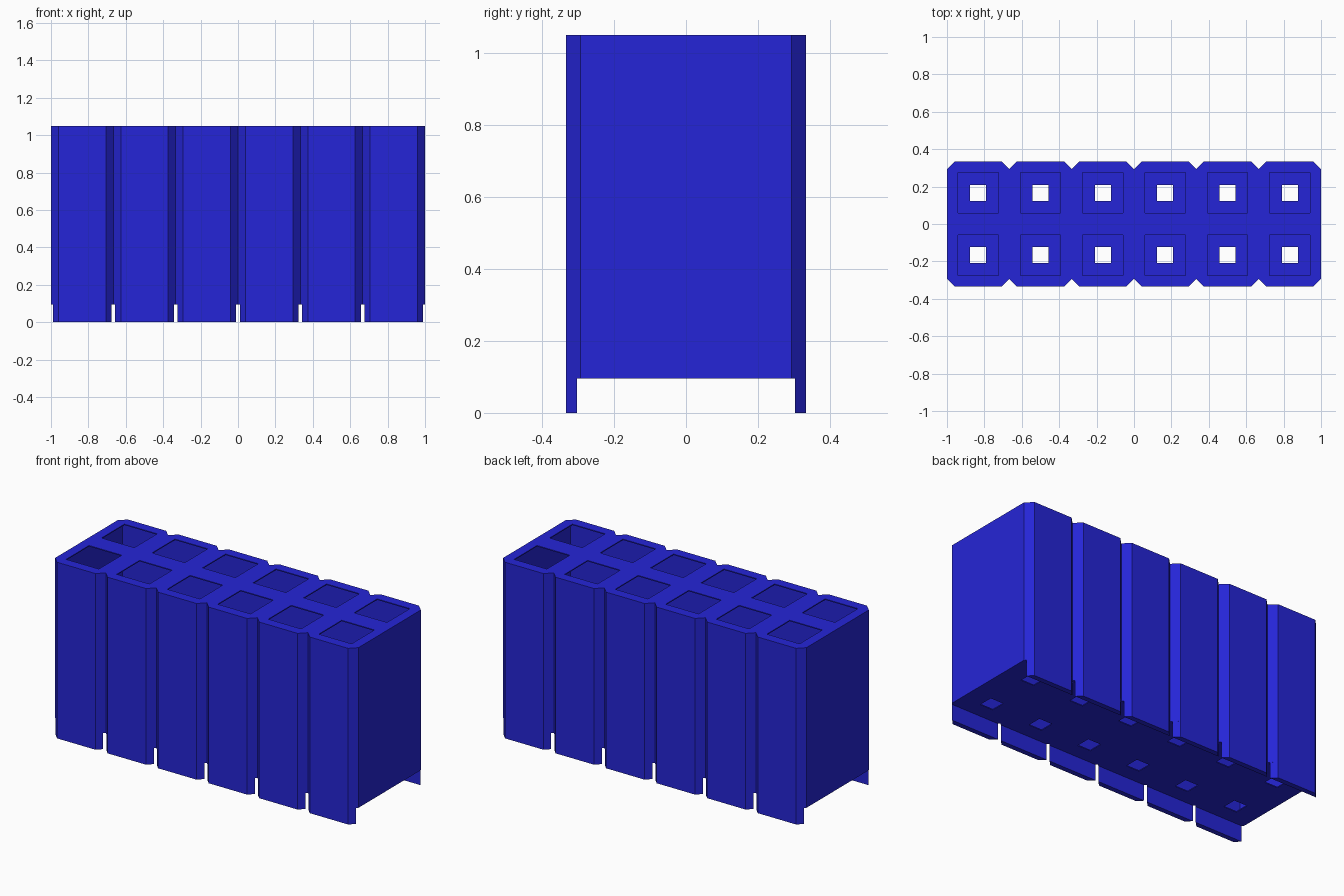
import bpy, bmesh

cube = bpy.data.objects.get("Cube")
if cube:
    bpy.data.objects.remove(cube, do_unlink=True)

COLS = 6
CELL = 2 / COLS
HALF_Y = CELL
CHAMFER = 0.04
FLOOR_Z, TOP_Z = 0.095, 1.05
PLATE = 0.006
CENTRES = [-1 + CELL * (i + 0.5) for i in range(COLS)]

blue = bpy.data.materials.new("deep blue plastic")
blue.use_nodes = True
blue.diffuse_color = (0.0185, 0.0185, 0.68, 1)
blue.node_tree.nodes["Principled BSDF"].inputs["Base Color"].default_value = blue.diffuse_color


def prisms(name, outlines, z0, z1):
    """One object made of upright prisms, one per outline."""
    bm = bmesh.new()
    for pts in outlines:
        base = bm.faces.new([bm.verts.new((x, y, z0)) for x, y in pts])
        top = bmesh.ops.extrude_face_region(bm, geom=[base])["geom"]
        bmesh.ops.translate(bm, vec=(0, 0, z1 - z0),
                            verts=[v for v in top if isinstance(v, bmesh.types.BMVert)])
    bmesh.ops.recalc_face_normals(bm, faces=bm.faces)
    mesh = bpy.data.meshes.new(name)
    bm.to_mesh(mesh)
    bm.free()
    mesh.materials.append(blue)
    obj = bpy.data.objects.new(name, mesh)
    bpy.context.collection.objects.link(obj)
    return obj


def rect(cx, cy, hx, hy):
    return [(cx - hx, cy - hy), (cx + hx, cy - hy), (cx + hx, cy + hy), (cx - hx, cy + hy)]


def cut(obj, cutter):
    mod = obj.modifiers.new("cut", 'BOOLEAN')
    mod.operation = 'DIFFERENCE'
    mod.solver = 'EXACT'
    mod.object = cutter
    bpy.context.view_layer.objects.active = obj
    bpy.ops.object.modifier_apply(modifier=mod.name)
    bpy.data.objects.remove(cutter, do_unlink=True)


# Housing outline: a bevelled bump per column, with V notches between
inner_y = HALF_Y - CHAMFER
front = [(-1, -inner_y)]
for c in CENTRES:
    h = CELL / 2
    front += [(c - h + CHAMFER, -HALF_Y), (c + h - CHAMFER, -HALF_Y), (c + h, -inner_y)]
outline = front + [(-x, -y) for x, y in front]
housing = prisms("housing", [outline], FLOOR_Z, TOP_Z)

# Hollow inside, square sockets on top, small pin holes in the floor
cells = [(x, y) for x in CENTRES for y in (-CELL / 2, CELL / 2)]
cut(housing, prisms("cavity_cutter", [rect(0, 0, 0.962, 0.284)],
                    FLOOR_Z + PLATE, TOP_Z - PLATE))
cut(housing, prisms("socket_cutter", [rect(x, y, 0.108, 0.108) for x, y in cells],
                    TOP_Z - 0.05, TOP_Z + 0.05))
cut(housing, prisms("pin_hole_cutter", [rect(x, y, 0.043, 0.043) for x, y in cells],
                    FLOOR_Z - 0.05, FLOOR_Z + 0.05))

# Short feet continuing each bump down to the ground
foot_in, foot_out = CELL / 2 - 0.01, CELL / 2 - CHAMFER
for side, name in ((-1, "front_feet"), (1, "back_feet")):
    shapes = [[(c - foot_in, side * 0.303), (c - foot_out, side * HALF_Y),
               (c + foot_out, side * HALF_Y), (c + foot_in, side * 0.303)] for c in CENTRES]
    prisms(name, shapes, 0, FLOOR_Z)
